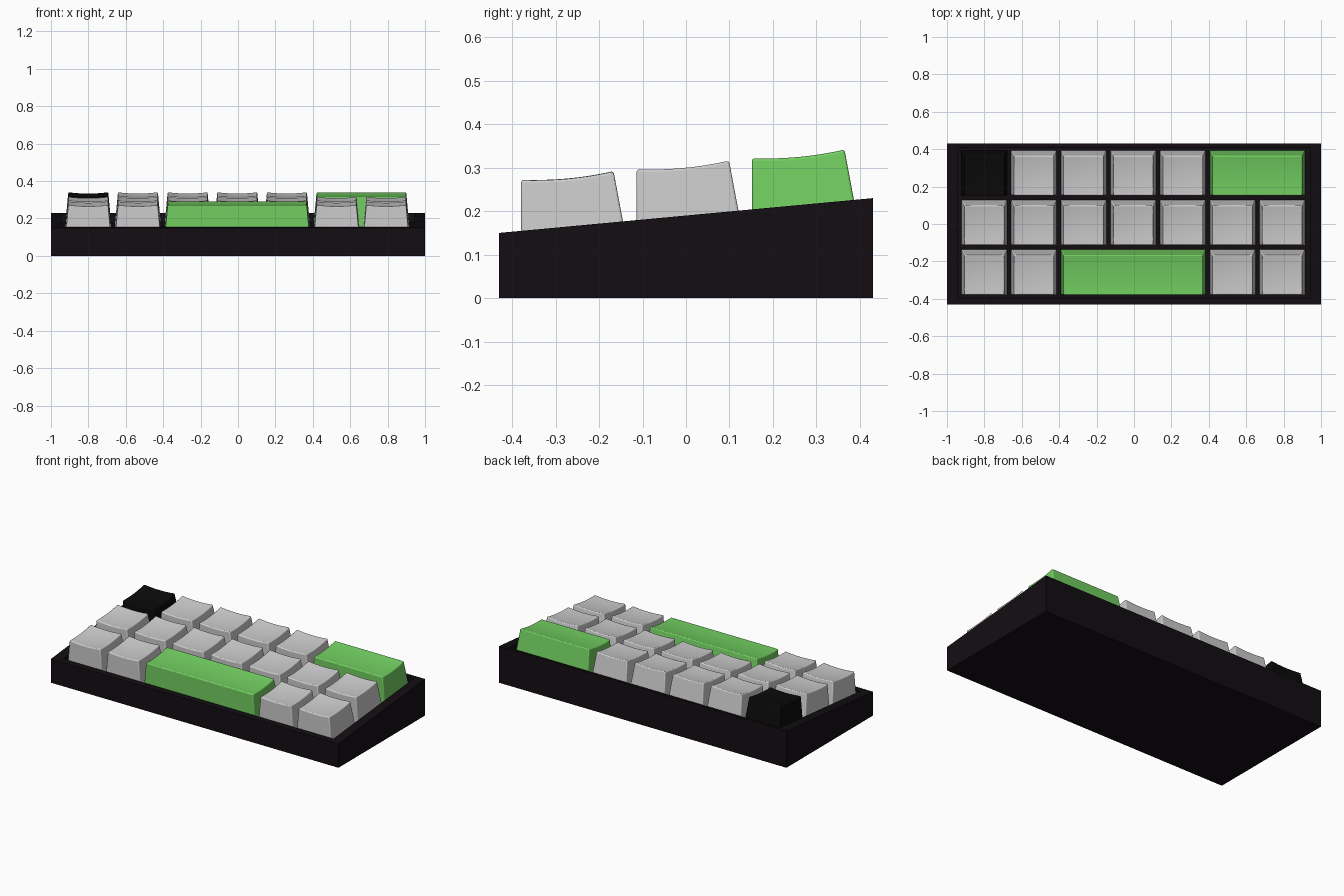
import bpy, bmesh, math
from mathutils import Matrix

if "Cube" in bpy.data.objects:
    bpy.data.objects.remove(bpy.data.objects["Cube"])

SLOPE = 0.08 / 0.86          # rise of the case top from front to back
TILT = math.atan(SLOPE)
PITCH = 0.2655               # key spacing
GAP = 0.021
LOW, HIGH = -0.05, 0.117     # key bottom and top, measured from the case rim
TAPER = 0.0155


def top_z(y):
    return 0.19 + SLOPE * y


def material(name, rgb):
    m = bpy.data.materials.new(name)
    m.diffuse_color = (*rgb, 1)
    m.use_nodes = True
    m.node_tree.nodes["Principled BSDF"].inputs["Base Color"].default_value = m.diffuse_color
    return m


CASE = material("case_black", (0.006, 0.004, 0.006))
BLACK = material("key_black", (0.003, 0.003, 0.003))
GREEN = material("key_green", (0.17, 0.62, 0.12))
WHITE = material("key_white", (0.8, 0.82, 0.83))


def finish(bm, name, mat):
    bmesh.ops.recalc_face_normals(bm, faces=bm.faces)
    me = bpy.data.meshes.new(name)
    bm.to_mesh(me)
    bm.free()
    me.materials.append(mat)
    ob = bpy.data.objects.new(name, me)
    bpy.context.collection.objects.link(ob)
    return ob


# Wedge case with a shallow recess that the keys sit in
def make_case():
    bm = bmesh.new()

    def ring(x, y0, y1, z):
        return [bm.verts.new((px, py, z(py)))
                for px, py in ((-x, y0), (x, y0), (x, y1), (-x, y1))]

    rings = [ring(1, -0.43, 0.43, lambda y: 0),
             ring(1, -0.43, 0.43, top_z),
             ring(0.94, -0.395, 0.41, top_z),
             ring(0.94, -0.395, 0.41, lambda y: top_z(y) + LOW)]
    for a, b in zip(rings, rings[1:]):
        for i in range(4):
            j = (i + 1) % 4
            bm.faces.new((a[i], a[j], b[j], b[i]))
    bm.faces.new(rings[0])
    bm.faces.new(rings[-1])
    finish(bm, "case", CASE)


# Tapered keycap with a dished top; wide keys are dished front to back only
def make_key(name, col, row, units, mat):
    half_x = (units * PITCH - GAP) / 2
    half_y = (PITCH - GAP) / 2
    bm = bmesh.new()
    bmesh.ops.create_grid(bm, x_segments=8, y_segments=8, size=1)
    top = list(bm.verts)
    rim = [e for e in bm.edges if e.is_boundary]
    skirt = bmesh.ops.extrude_edge_only(bm, edges=rim)["geom"]
    for v in (g for g in skirt if isinstance(g, bmesh.types.BMVert)):
        v.co = (v.co.x * half_x, v.co.y * half_y, LOW)
    for v in top:
        u, w = v.co.x, v.co.y
        sag = 0.007 * (1 - w * w)
        if units == 1:
            sag += 0.007 * (1 - u * u)
        v.co = (u * (half_x - TAPER), w * (half_y - TAPER), HIGH - sag)
    bmesh.ops.holes_fill(bm, edges=[e for e in bm.edges if e.is_boundary], sides=0)
    ob = finish(bm, name, mat)
    y = 0.0035 + row * PITCH
    ob.matrix_world = (Matrix.Translation((-0.004 + (col - 3) * PITCH, y, top_z(y)))
                       @ Matrix.Rotation(TILT, 4, 'X'))
    bev = ob.modifiers.new("soft_edges", 'BEVEL')
    bev.width = 0.006
    bev.segments = 3
    bev.limit_method = 'ANGLE'
    bev.angle_limit = math.radians(40)
    bpy.ops.object.select_all(action='DESELECT')
    ob.select_set(True)
    bpy.context.view_layer.objects.active = ob
    bpy.ops.object.shade_smooth_by_angle(angle=math.radians(40))


make_case()

# White single keys
for row, cols in ((1, range(1, 5)), (0, range(7)), (-1, (0, 1, 5, 6))):
    for col in cols:
        make_key(f"key_row{2 - row}_col{col + 1}", col, row, 1, WHITE)

# Accent keys
make_key("corner_key", 0, 1, 1, BLACK)
make_key("wide_key", 5.5, 1, 2, GREEN)
make_key("space_bar", 3, -1, 3, GREEN)
